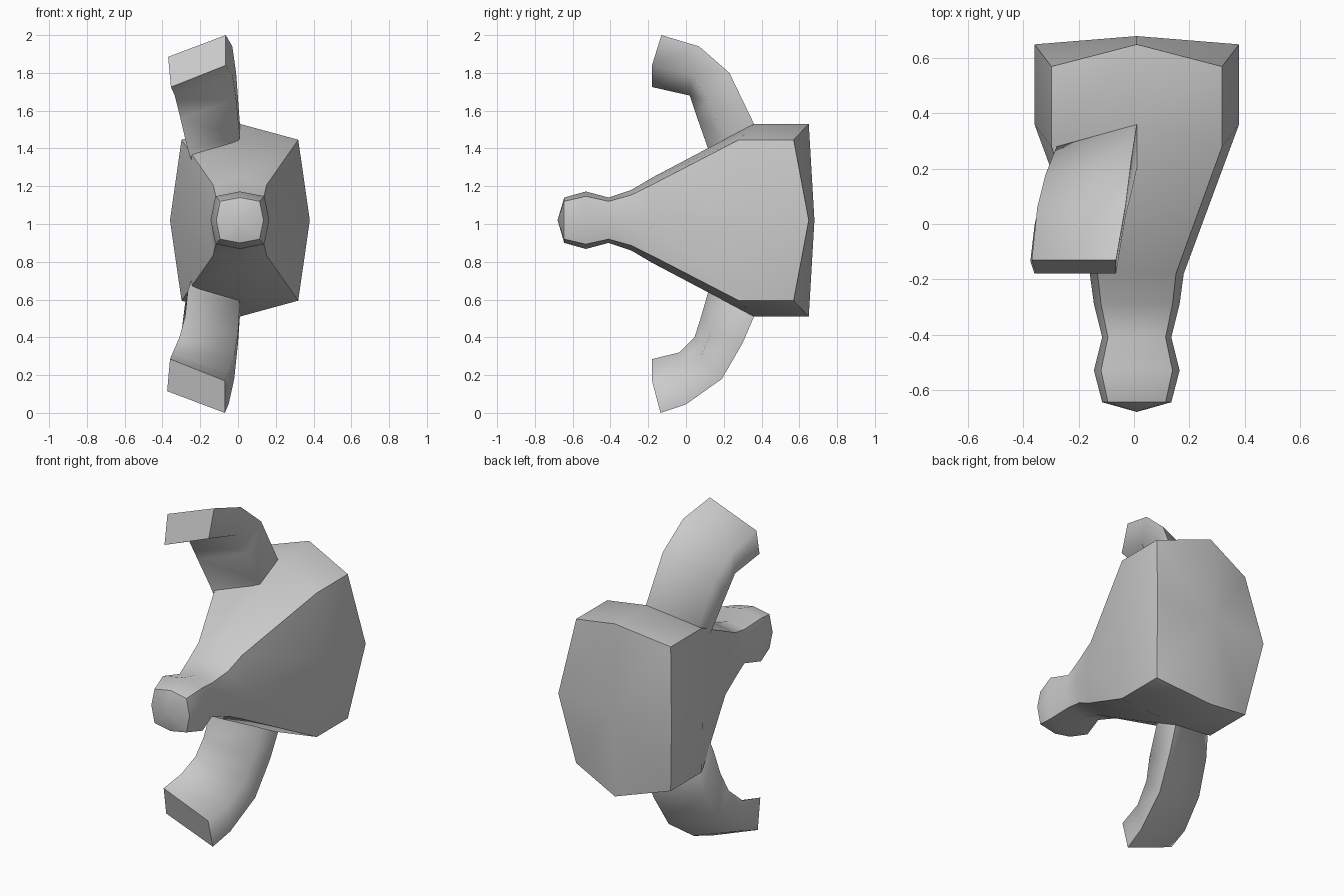
import bpy, bmesh, math

if "Cube" in bpy.data.objects:
    bpy.data.objects.remove(bpy.data.objects["Cube"])

CX, CZ = 0.01, 1.02   # axis of the body


def finish(bm, name, angle):
    bmesh.ops.recalc_face_normals(bm, faces=bm.faces)
    me = bpy.data.meshes.new(name)
    bm.to_mesh(me)
    bm.free()
    ob = bpy.data.objects.new(name, me)
    bpy.context.collection.objects.link(ob)
    bpy.ops.object.select_all(action='DESELECT')
    ob.select_set(True)
    bpy.context.view_layer.objects.active = ob
    bpy.ops.object.shade_smooth_by_angle(angle=math.radians(angle))
    return ob


def skin(bm, rings):
    """Join consecutive rings of vertices with quads."""
    for a, b in zip(rings, rings[1:]):
        n = len(a)
        for i in range(n):
            j = (i + 1) % n
            bm.faces.new((a[i], a[j], b[j], b[i]))


def fan(bm, ring, tip):
    v = bm.verts.new(tip)
    for i in range(len(ring)):
        bm.faces.new((ring[i], ring[(i + 1) % len(ring)], v))


# body with neck and ball head: squarish octagon sections along y
# (y, half width, half height, y shift of the diagonal corners)
sections = [
    (0.65, 0.37, 0.51, -0.08),
    (0.36, 0.37, 0.51, -0.08),
    (-0.18, 0.17, 0.225, 0.0),
    (-0.29, 0.155, 0.16, 0.0),
    (-0.41, 0.125, 0.12, 0.0),
    (-0.53, 0.155, 0.152, 0.0),
    (-0.645, 0.125, 0.12, 0.0),
]
bm = bmesh.new()
rings = []
for y, rx, rz, shift in sections:
    ring = []
    for i in range(8):
        a = math.pi / 4 * i
        k, dy = (0.835 * math.sqrt(2), shift) if i % 2 else (1, 0)
        ring.append(bm.verts.new((CX + rx * k * math.cos(a), y + dy,
                                  CZ + rz * k * math.sin(a))))
    rings.append(ring)
skin(bm, rings)
fan(bm, rings[0], (CX, 0.68, CZ))
fan(bm, rings[-1], (CX, -0.68, CZ))
finish(bm, "body", 50)


# curved flat arms: each row is right edge x, outer (y, z), inner (y, z),
# then the offset to the left edge
upper = [
    (-0.04, 0.33, 1.38, 0.20, 1.32, -0.19, -0.06, -0.07),
    (0.01, 0.36, 1.53, 0.20, 1.46, -0.29, -0.08, -0.07),
    (-0.01, 0.23, 1.80, 0.11, 1.66, -0.31, -0.05, -0.10),
    (-0.03, 0.07, 1.94, 0.03, 1.79, -0.32, -0.01, -0.11),
    (-0.065, -0.13, 2.00, -0.18, 1.84, -0.305, 0.0, -0.115),
]
lower = [
    (-0.04, 0.33, 0.66, 0.20, 0.72, -0.19, -0.06, 0.07),
    (0.01, 0.36, 0.51, 0.20, 0.58, -0.29, -0.08, 0.07),
    (0.0, 0.30, 0.37, 0.13, 0.42, -0.295, -0.05, 0.09),
    (-0.02, 0.19, 0.18, 0.08, 0.30, -0.305, -0.035, 0.10),
    (-0.05, 0.0, 0.045, -0.03, 0.21, -0.31, -0.005, 0.11),
    (-0.07, -0.135, 0.0, -0.18, 0.17, -0.305, 0.0, 0.115),
]
for name, rows in (("upper_arm", upper), ("lower_arm", lower)):
    bm = bmesh.new()
    rings = []
    for x, yo, zo, yi, zi, dx, dy, dz in rows:
        pts = [(x, yo, zo), (x, yi, zi),
               (x + dx + 0.015, yi + dy, zi + dz), (x + dx, yo + dy, zo + dz)]
        rings.append([bm.verts.new(p) for p in pts])
    skin(bm, rings)
    bm.faces.new(rings[0])
    bm.faces.new(rings[-1])
    finish(bm, name, 80)
